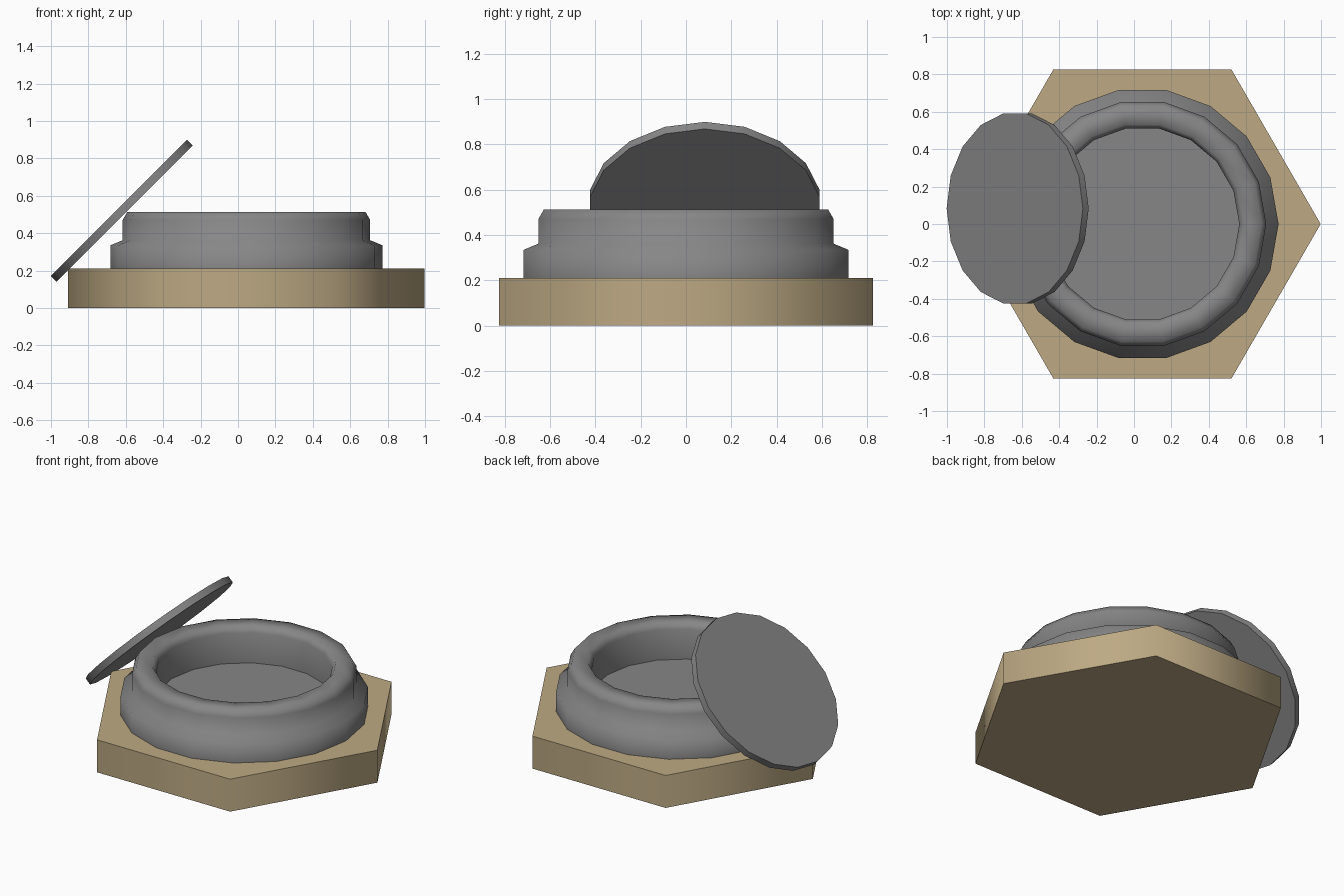
import bpy, bmesh, math

if "Cube" in bpy.data.objects:
    bpy.data.objects.remove(bpy.data.objects["Cube"])

CX = 0.045  # shared axis of base and bowl


def material(name, color):
    mat = bpy.data.materials.new(name)
    mat.diffuse_color = (*color, 1)
    mat.use_nodes = True
    mat.node_tree.nodes["Principled BSDF"].inputs["Base Color"].default_value = mat.diffuse_color
    return mat


def lathe(name, profile, sides, smooth, mat, loc=(0, 0, 0), rot=(0, 0, 0)):
    """Closed turned solid: (radius, z) rings from bottom cap to last cap."""
    bm = bmesh.new()
    rings = []
    for r, z in profile:
        rings.append([bm.verts.new((r * math.cos(2 * math.pi * i / sides),
                                    r * math.sin(2 * math.pi * i / sides), z))
                      for i in range(sides)])
    for a, b in zip(rings, rings[1:]):
        for i in range(sides):
            j = (i + 1) % sides
            bm.faces.new((a[i], a[j], b[j], b[i]))
    bm.faces.new(rings[0][::-1])
    bm.faces.new(rings[-1])
    mesh = bpy.data.meshes.new(name)
    bm.to_mesh(mesh)
    bm.free()
    mesh.materials.append(mat)
    ob = bpy.data.objects.new(name, mesh)
    ob.location, ob.rotation_euler = loc, rot
    bpy.context.collection.objects.link(ob)
    bpy.ops.object.select_all(action='DESELECT')
    ob.select_set(True)
    bpy.context.view_layer.objects.active = ob
    bpy.ops.object.shade_smooth_by_angle(angle=math.radians(smooth))
    return ob


tan = material("tan", (0.51, 0.40, 0.23))
grey = material("dark_grey", (0.24, 0.24, 0.24))

# Hexagonal plinth
lathe("hexagonal_base", [(0.953, 0), (0.953, 0.21)], 6, 65, tan, (CX, 0, 0))

# Stepped round bowl with softly rounded rim and recessed floor
lathe("bowl", [(0.728, 0.21), (0.728, 0.335), (0.662, 0.362), (0.662, 0.47),
               (0.637, 0.513), (0.54, 0.513), (0.518, 0.475),
               (0.518, 0.28)], 18, 80, grey, (CX, 0, 0))

# Round lid leaning against the rim
lathe("lid", [(0.515, -0.022), (0.515, 0.022)], 18, 30, grey,
      (-0.622, 0.083, 0.52), (0, -math.pi / 4, 0))
